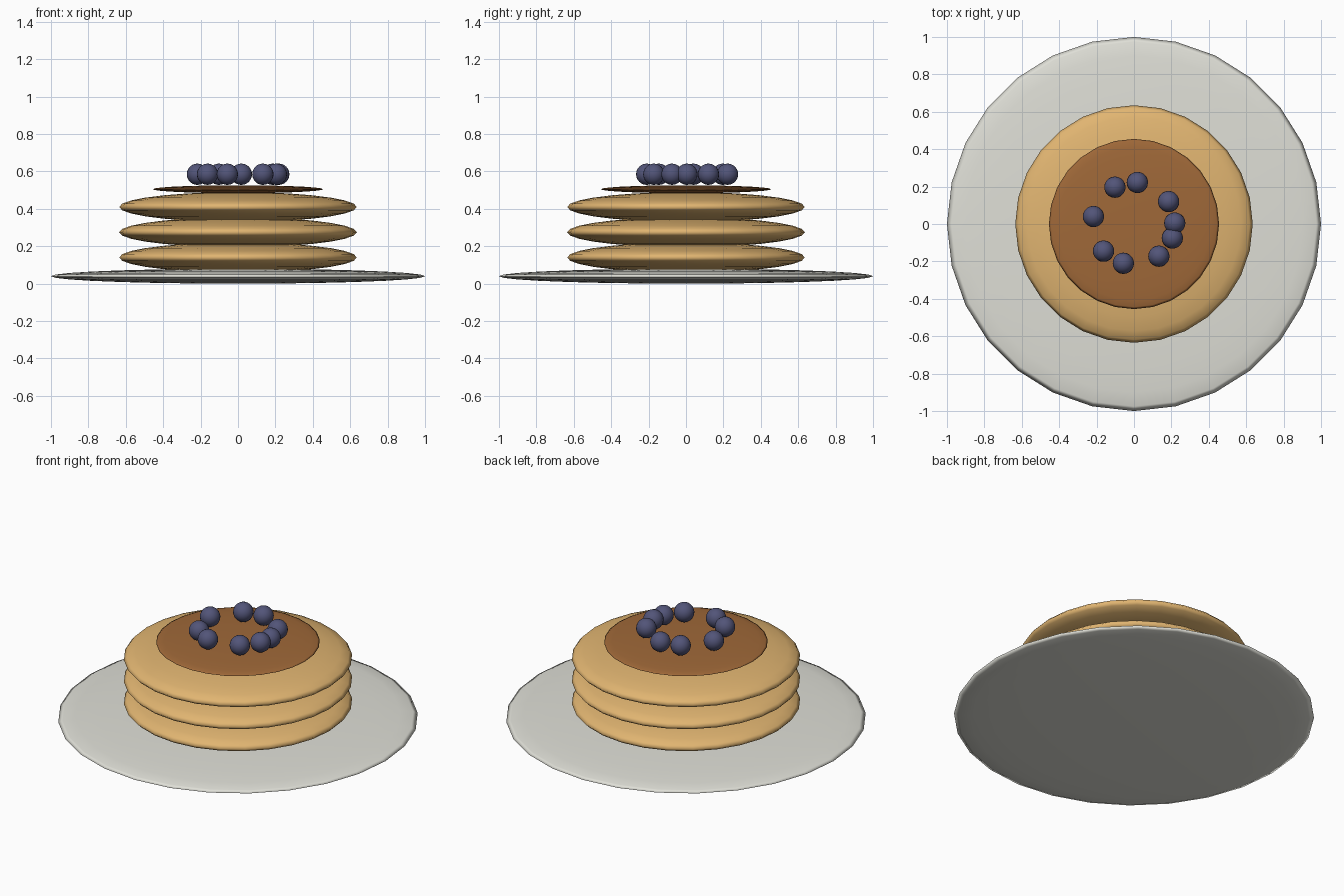
import bpy

if "Cube" in bpy.data.objects:
    bpy.data.objects.remove(bpy.data.objects["Cube"])


def material(name, rgb):
    m = bpy.data.materials.new(name)
    m.diffuse_color = (*rgb, 1)
    m.use_nodes = True
    m.node_tree.nodes["Principled BSDF"].inputs["Base Color"].default_value = m.diffuse_color
    return m


china = material("off_white", (0.74, 0.74, 0.68))
batter = material("golden_tan", (0.75, 0.46, 0.165))
sauce = material("syrup_brown", (0.35, 0.14, 0.04))
berry = material("berry_blue", (0.085, 0.09, 0.19))


def ellipsoid(name, mat, centre, radius, half_height, segments=28, rings=14):
    bpy.ops.mesh.primitive_uv_sphere_add(segments=segments, ring_count=rings,
                                         radius=1, location=centre)
    ob = bpy.context.object
    ob.name = name
    ob.scale = (radius, radius, half_height)
    bpy.ops.object.transform_apply(location=False, rotation=False, scale=True)
    ob.data.materials.append(mat)
    bpy.ops.object.shade_smooth()
    return ob


# Plate
ellipsoid("plate", china, (0, 0, 0.04), 1.0, 0.04)

# Stack of three pancakes
for i in range(3):
    ellipsoid(f"pancake_{i + 1}", batter, (0, 0, 0.14 + 0.135 * i), 0.635, 0.08)

# Syrup pool on top
ellipsoid("syrup", sauce, (0, 0, 0.505), 0.455, 0.021)

# Loose ring of berries
spots = [(0.218, 0.005), (0.185, 0.12), (0.018, 0.222), (-0.102, 0.197),
         (-0.217, 0.04), (-0.163, -0.145), (-0.057, -0.21), (0.133, -0.172),
         (0.205, -0.075)]
for i, (x, y) in enumerate(spots):
    ellipsoid(f"berry_{i + 1}", berry, (x, y, 0.585), 0.057, 0.057, 20, 12)
